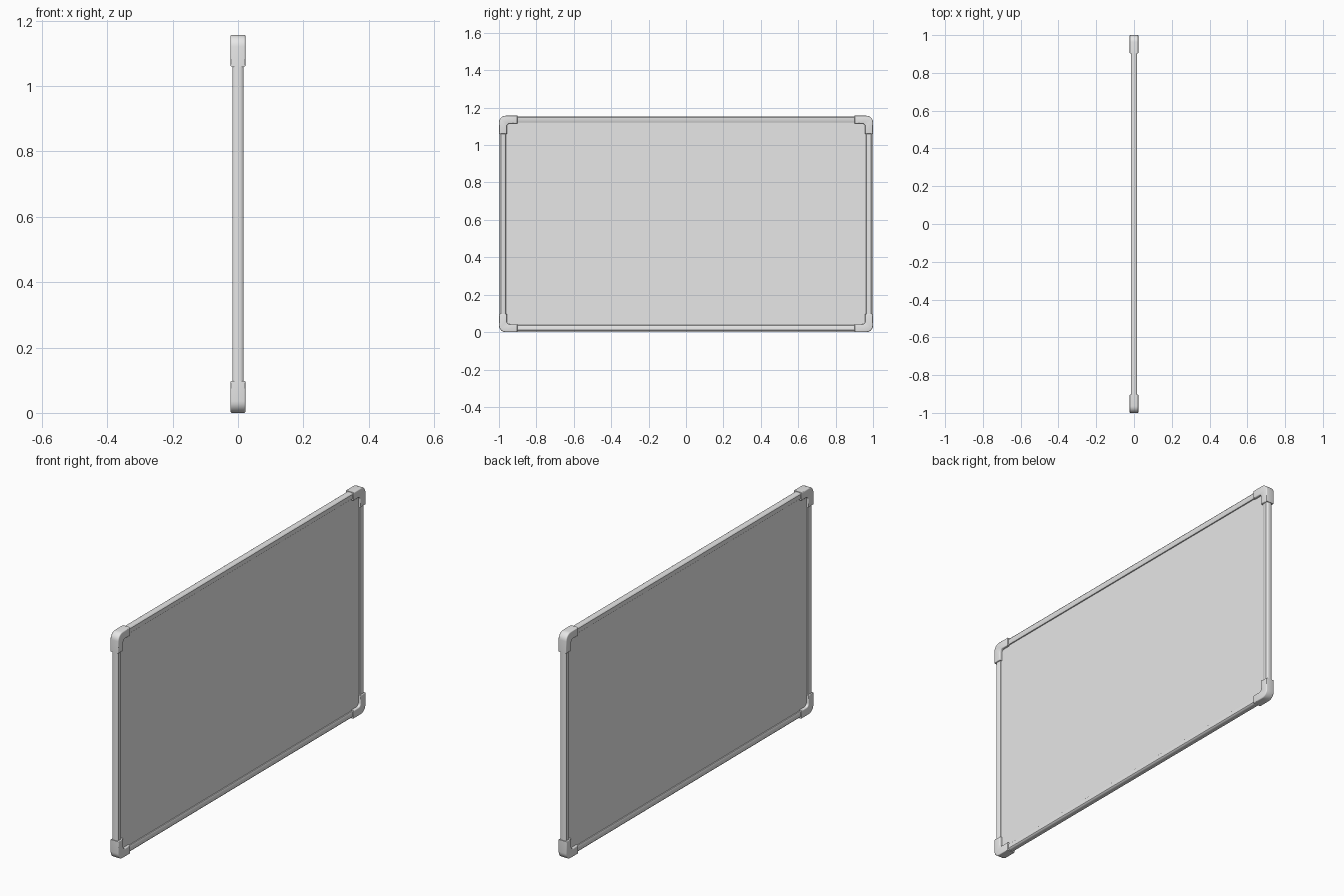
import bpy, bmesh, math
from mathutils import Vector

if "Cube" in bpy.data.objects:
    bpy.data.objects.remove(bpy.data.objects["Cube"], do_unlink=True)

HALF_Y, HEIGHT = 1.0, 1.157
HALF_Z = HEIGHT / 2

grey = bpy.data.materials.new("light_grey")
grey.use_nodes = True
grey.diffuse_color = (0.8, 0.8, 0.8, 1)
grey.node_tree.nodes["Principled BSDF"].inputs["Base Color"].default_value = (0.8, 0.8, 0.8, 1)


def prism(name, outline, depth, place, bevel=0.0):
    """Extrude a 2D outline from -depth to depth; place maps (u, v, w) to x, y, z."""
    bm = bmesh.new()
    face = bm.faces.new([bm.verts.new((u, v, -depth)) for u, v in outline])
    ext = bmesh.ops.extrude_face_region(bm, geom=[face])
    for v in ext["geom"]:
        if isinstance(v, bmesh.types.BMVert):
            v.co.z = depth
    if bevel:
        rims = [e for e in bm.edges if abs(e.verts[0].co.z - e.verts[1].co.z) < 1e-6]
        bmesh.ops.bevel(bm, geom=rims, offset=bevel, segments=3, profile=0.5, affect='EDGES')
    for v in bm.verts:
        v.co = Vector(place(*v.co))
    bmesh.ops.recalc_face_normals(bm, faces=bm.faces)
    mesh = bpy.data.meshes.new(name)
    bm.to_mesh(mesh)
    bm.free()
    mesh.materials.append(grey)
    obj = bpy.data.objects.new(name, mesh)
    bpy.context.collection.objects.link(obj)
    bpy.ops.object.select_all(action='DESELECT')
    obj.select_set(True)
    bpy.context.view_layer.objects.active = obj
    bpy.ops.object.shade_smooth_by_angle(angle=math.radians(35))
    return obj


def arc(cu, cv, r, start, end, steps=6):
    angles = [math.radians(start + (end - start) * i / steps) for i in range(steps + 1)]
    return [(cu + r * math.cos(a), cv + r * math.sin(a)) for a in angles]


# Thin writing panel, recessed between the rails
py, pz = HALF_Y - 0.025, HALF_Z - 0.025
prism("panel", [(-py, -pz), (py, -pz), (py, pz), (-py, pz)], 0.010,
      lambda u, v, w: (w, u, v + HALF_Z))

# Rail cross-section: distance in from the outer edge, then thickness
half = [(0.003, 0.008), (0.006, 0.014), (0.010, 0.017), (0.030, 0.017), (0.036, 0.014), (0.038, 0.009)]
section = half + [(d, -t) for d, t in reversed(half)]

for s, side in ((1, "back"), (-1, "front")):
    prism(side + "_rail", section, HALF_Z - 0.05,
          lambda d, t, w: (t, s * (HALF_Y - d), w + HALF_Z))
for s, side in ((1, "top"), (-1, "bottom")):
    prism(side + "_rail", section, HALF_Y - 0.05,
          lambda d, t, w: (t, w, HALF_Z + s * (HALF_Z - d)))

# Rounded L-shaped corner caps, measured inward from the outer corner
ARM, LENGTH, OUTER, INNER = 0.042, 0.098, 0.036, 0.016
cap = ([(0, LENGTH)] + arc(OUTER, OUTER, OUTER, 180, 270) + [(LENGTH, 0), (LENGTH, ARM)]
       + arc(ARM + INNER, ARM + INNER, INNER, 270, 180) + [(ARM, LENGTH)])
for sy, side in ((1, "back"), (-1, "front")):
    for sz, level in ((1, "top"), (-1, "bottom")):
        prism(f"{level}_{side}_corner_cap", cap, 0.023,
              lambda u, v, w: (w, sy * (HALF_Y - u), HALF_Z + sz * (HALF_Z - v)), 0.005)
